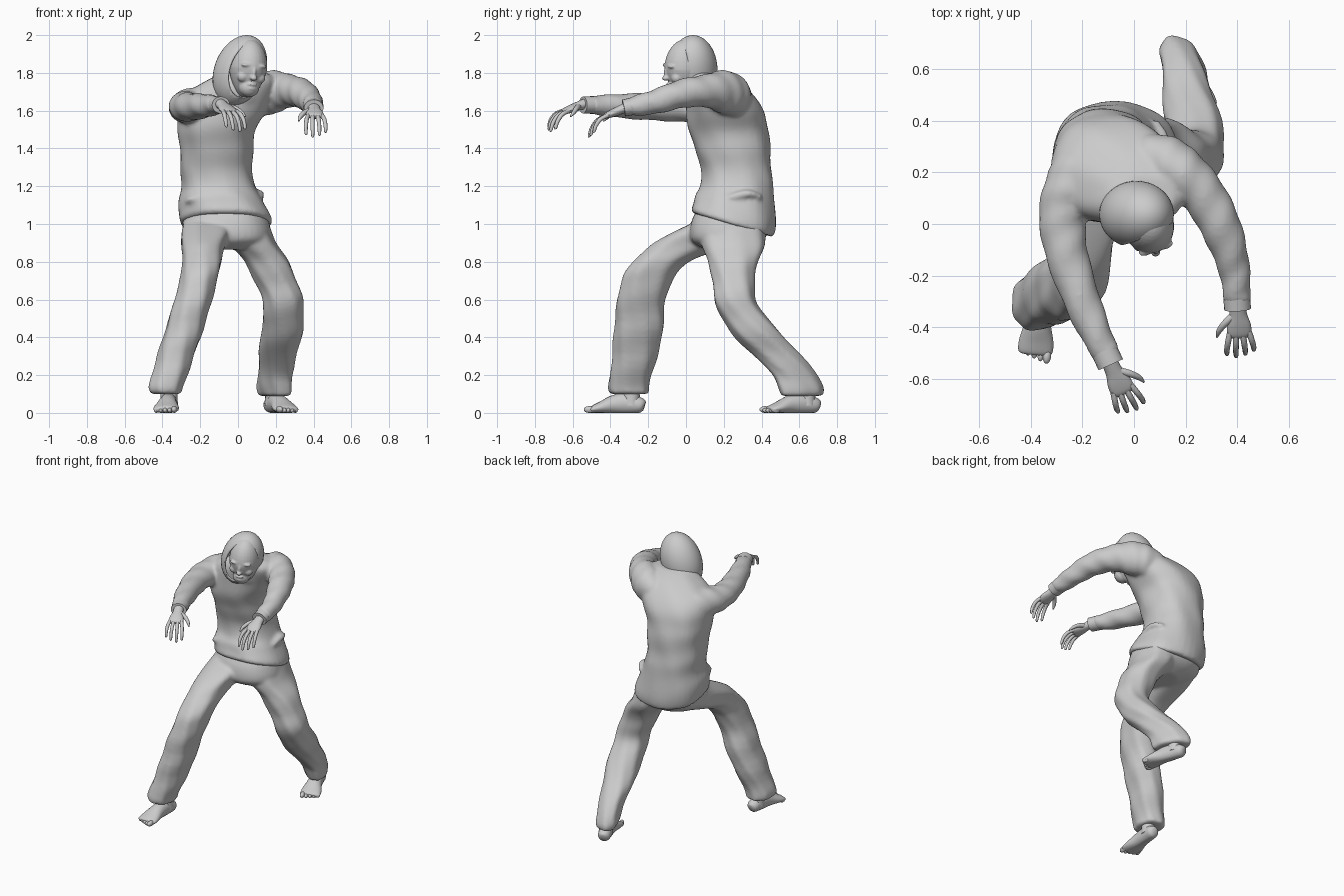
import bpy, bmesh, math
from mathutils import Vector as V, Matrix

UP = V((0, 0, 1))


def smooth_rows(rows, n):
    """Catmull-Rom interpolation between rows of numbers."""
    out = []
    for i in range(len(rows) - 1):
        a, b, c, d = (rows[max(0, min(len(rows) - 1, i + k))] for k in (-1, 0, 1, 2))
        for j in range(n):
            t = j / n
            out.append([0.5 * (2 * q + (r - p) * t + (2 * p - 5 * q + 4 * r - s) * t * t
                               + (3 * q - p - 3 * r + s) * t ** 3) for p, q, r, s in zip(a, b, c, d)])
    return out + [list(rows[-1])]


def finish(name, bm):
    bmesh.ops.recalc_face_normals(bm, faces=bm.faces)
    me = bpy.data.meshes.new(name)
    bm.to_mesh(me)
    bm.free()
    ob = bpy.data.objects.new(name, me)
    bpy.context.collection.objects.link(ob)
    return ob


def loft(name, rings):
    bm = bmesh.new()
    vs = [[bm.verts.new(p) for p in r] for r in rings]
    n = len(vs[0])
    for a, b in zip(vs, vs[1:]):
        for i in range(n):
            bm.faces.new((a[i], a[(i + 1) % n], b[(i + 1) % n], b[i]))
    bm.faces.new(vs[0])
    bm.faces.new(vs[-1])
    return finish(name, bm)


def stack(name, rows, wrinkle=0.004, skew=0, n=36):
    """Horizontal rounded sections: z, x0, x1, y0, y1, tilt along y. Skew turns the lower sections."""
    rings = []
    for z, x0, x1, y0, y1, tilt in smooth_rows(rows, 5):
        ring = []
        for i in range(n):
            a = 2 * math.pi * i / n
            c, s = math.cos(a), math.sin(a)
            k = wrinkle * math.sin(24 * z + 3 * a) * math.cos(9 * z - 4 * a)
            c, s = (math.copysign(abs(q) ** 0.88, q) for q in (c, s))
            dy = ((y1 - y0) / 2 + k) * s
            dx = ((x1 - x0) / 2 + k) * c + skew * dy * max(0, 1 - 2 * z)
            ring.append(V(((x0 + x1) / 2 + dx, (y0 + y1) / 2 + dy, z + tilt * dy)))
        rings.append(ring)
    return loft(name, rings)


def limb(name, rows, side=None, n=16, steps=4, floor=None, wrinkle=0):
    """Tube through rows of x, y, z, radius sideways, radius up."""
    rows = smooth_rows(rows, steps)
    pts = [V(r[:3]) for r in rows]
    rings = []
    for i, r in enumerate(rows):
        t = (pts[min(i + 1, len(pts) - 1)] - pts[max(i - 1, 0)]).normalized()
        s = side.copy() if side else t.cross(UP)
        s = (s - t * s.dot(t)).normalized()
        u = s.cross(t)
        ring = []
        for k in range(n):
            a = 2 * math.pi * k / n
            w = wrinkle * math.sin(1.3 * i + 2 * a)
            p = pts[i] + s * (r[3] + w) * math.cos(a) + u * (r[4] + w) * math.sin(a)
            if floor is not None:
                p.z = max(p.z, floor)
            ring.append(p)
        rings.append(ring)
    return loft(name, rings)


def ball(name, loc, size, mat=Matrix(), taper=0):
    bm = bmesh.new()
    bmesh.ops.create_uvsphere(bm, u_segments=28, v_segments=20, radius=1)
    for v in bm.verts:
        k = 1 + taper * min(v.co.z, 0)
        v.co = mat @ (V(loc) + V((v.co.x * size[0] * k, v.co.y * size[1] * k, v.co.z * size[2])))
    return finish(name, bm)


def fuse(name, parts, voxel, rounds):
    """Join closed parts into one soft skin."""
    bpy.ops.object.select_all(action='DESELECT')
    for ob in parts:
        ob.select_set(True)
    bpy.context.view_layer.objects.active = parts[0]
    bpy.ops.object.join()
    parts[0].name = name
    m = parts[0].modifiers.new("skin", 'REMESH')
    m.mode, m.voxel_size, m.use_smooth_shade = 'VOXEL', voxel, True
    m = parts[0].modifiers.new("soften", 'SMOOTH')
    m.factor, m.iterations = 0.5, rounds


# Hoodie: body with a hem that drops at the back, sleeves, collar
body = stack("hoodie_body", [
    (0.995, -0.295, 0.165, 0.04, 0.45, -0.3), (1.01, -0.309, 0.177, 0.026, 0.464, -0.3),
    (1.05, -0.312, 0.167, 0.033, 0.472, -0.25), (1.12, -0.312, 0.132, 0.05, 0.472, -0.15),
    (1.2, -0.3, 0.09, 0.075, 0.462, 0), (1.3, -0.305, 0.075, 0.08, 0.452, 0),
    (1.4, -0.31, 0.08, 0.045, 0.445, 0), (1.5, -0.318, 0.095, 0.013, 0.435, 0),
    (1.6, -0.32, 0.15, 0.0, 0.41, 0), (1.69, -0.275, 0.2, 0.0, 0.355, 0),
    (1.76, -0.17, 0.2, 0.0, 0.27, 0), (1.8, -0.08, 0.15, 0.02, 0.18, 0)], 0.005)
bent = limb("bent_sleeve", [
    (-0.13, 0.3, 1.57, 0.06, 0.09), (-0.19, 0.24, 1.6, 0.1, 0.11), (-0.245, 0.15, 1.62, 0.1, 0.1),
    (-0.277, 0.03, 1.62, 0.092, 0.083), (-0.257, -0.13, 1.62, 0.082, 0.075),
    (-0.18, -0.35, 1.625, 0.068, 0.064), (-0.105, -0.51, 1.63, 0.052, 0.047)], n=24, steps=6, wrinkle=0.003)
reach = limb("reaching_sleeve", [
    (0.04, 0.29, 1.63, 0.06, 0.09), (0.11, 0.25, 1.675, 0.1, 0.11), (0.185, 0.195, 1.7, 0.1, 0.115),
    (0.27, 0.11, 1.705, 0.087, 0.088), (0.34, -0.02, 1.69, 0.079, 0.076),
    (0.387, -0.17, 1.645, 0.062, 0.064), (0.4, -0.3, 1.62, 0.052, 0.05)], n=24, steps=6, wrinkle=0.003)
collar = limb("collar", [(-0.01, 0.16, 1.66, 0.17, 0.14), (-0.005, 0.1, 1.72, 0.15, 0.12),
                         (0.0, 0.075, 1.77, 0.12, 0.09)], V((1, 0, 0)), n=28)
# Bulging pocket openings at the hoodie sides
pocket_a = limb("left_pocket", [(0.09, 0.18, 1.12, 0.02, 0.012), (0.105, 0.24, 1.14, 0.03, 0.022),
                                (0.105, 0.33, 1.16, 0.032, 0.022), (0.08, 0.4, 1.14, 0.015, 0.01)])
pocket_b = limb("right_pocket", [(-0.27, 0.15, 1.11, 0.02, 0.01), (-0.24, 0.1, 1.13, 0.028, 0.02),
                                 (-0.16, 0.075, 1.15, 0.015, 0.012)])
fuse("hoodie", [body, bent, reach, collar, pocket_a, pocket_b], 0.011, 6)

# Trousers: seat and two legs
seat = stack("trouser_seat", [
    (1.06, -0.285, 0.15, 0.07, 0.43, -0.2), (1.0, -0.295, 0.165, 0.03, 0.44, -0.1),
    (0.94, -0.29, 0.175, 0.02, 0.43, 0), (0.9, -0.25, 0.15, 0.04, 0.39, 0),
    (0.865, -0.15, 0.08, 0.1, 0.32, 0)], 0.002)
leg_a = stack("front_trouser_leg", [
    (1.02, -0.29, -0.02, 0.06, 0.4, 0), (0.96, -0.3, -0.03, -0.06, 0.39, 0),
    (0.9, -0.3, -0.06, -0.17, 0.3, 0), (0.85, -0.297, -0.08, -0.23, 0.14, 0),
    (0.8, -0.297, -0.09, -0.278, 0.02, 0), (0.72, -0.302, -0.103, -0.335, -0.06, 0),
    (0.6, -0.337, -0.138, -0.365, -0.11, 0), (0.4, -0.397, -0.198, -0.383, -0.125, 0),
    (0.2, -0.457, -0.268, -0.402, -0.183, 0), (0.13, -0.472, -0.293, -0.415, -0.198, 0),
    (0.1, -0.46, -0.3, -0.405, -0.2, 0)], 0.006)
leg_b = stack("back_trouser_leg", [
    (1.02, -0.08, 0.15, 0.1, 0.42, 0), (0.9, -0.04, 0.203, 0.08, 0.42, 0),
    (0.8, 0.035, 0.268, 0.12, 0.383, 0), (0.7, 0.088, 0.313, 0.138, 0.363, 0),
    (0.6, 0.128, 0.343, 0.15, 0.368, 0), (0.5, 0.133, 0.348, 0.19, 0.433, 0),
    (0.4, 0.12, 0.337, 0.26, 0.523, 0), (0.3, 0.115, 0.305, 0.36, 0.613, 0),
    (0.2, 0.112, 0.278, 0.46, 0.698, 0), (0.13, 0.115, 0.278, 0.488, 0.728, 0),
    (0.09, 0.125, 0.27, 0.5, 0.72, 0)], 0.006, -0.45)
fuse("trousers", [seat, leg_a, leg_b], 0.011, 6)

# Cuffs
for label, p, q in (("bent", (-0.115, -0.49, 1.63), (-0.09, -0.545, 1.63)),
                    ("reaching", (0.398, -0.28, 1.624), (0.401, -0.33, 1.614))):
    limb(label + "_cuff", [(*p, 0.052, 0.047), (*q, 0.052, 0.045)], n=20)


# Hands: palm, four curled fingers, thumb
def hand(label, wrist, forward, thumb_side):
    w, f, s = V(wrist), V(forward).normalized(), V(thumb_side).normalized()
    row = lambda p, a, b=None: (*p, a, b or a)
    limb(label + "_palm", [row(w - f * 0.03, 0.032, 0.027), row(w + f * 0.02, 0.034, 0.024),
                           row(w + f * 0.065, 0.046, 0.021), row(w + f * 0.105, 0.046, 0.015),
                           row(w + f * 0.12, 0.03, 0.007)], s)
    for i in range(4):
        o = 1.5 - i
        size = (0.95, 1.08, 1.0, 0.85)[i]
        p = w + f * 0.095 + s * o * 0.024
        pts = [p]
        for a, d, side in ((0.048, 0.004, 0.008), (0.032, 0.026, 0.004), (0.014, 0.034, 0), (0.001, 0.007, 0)):
            p = p + (f * a - UP * d + s * side * o) * size
            pts.append(p)
        limb(f"{label}_finger_{i + 1}", [row(q, r) for q, r in
             zip(pts, (0.012, 0.0115, 0.0105, 0.008, 0.003))], s, n=10)
    b = w + f * 0.025 + s * 0.018
    limb(label + "_thumb", [row(b, 0.016), row(b + f * 0.03 + s * 0.035, 0.014),
                            row(b + f * 0.06 + s * 0.06 - UP * 0.012, 0.011),
                            row(b + f * 0.085 + s * 0.07 - UP * 0.025, 0.004)], UP, n=10)


hand("bent_arm", (-0.085, -0.555, 1.63), (0.4, -0.86, -0.33), (0.9, 0.42, 0))
hand("reaching_arm", (0.402, -0.33, 1.612), (0.06, -0.9, -0.38), (-1, -0.08, 0))


# Bare feet: sole and instep, ankle, five toes
def foot(label, heel, forward, inner):
    h, f = V((*heel, 0)), V((*forward, 0)).normalized()
    s = f.cross(UP) * inner
    rows = [(0, 0.035, 0.02, 0.025), (0.02, 0.04, 0.04, 0.04), (0.09, 0.05, 0.045, 0.055),
            (0.16, 0.045, 0.05, 0.05), (0.23, 0.028, 0.066, 0.032), (0.275, 0.018, 0.066, 0.02),
            (0.285, 0.015, 0.05, 0.01)]
    limb(label + "_foot", [(*(h + f * d + UP * z), a, b) for d, z, a, b in rows], n=20, floor=0.0)
    a = h + f * 0.07
    limb(label + "_ankle", [(*(a + UP * z), r, r) for z, r in ((0.04, 0.048), (0.1, 0.045), (0.2, 0.045))], s)
    for i in range(5):
        r = 0.018 if i == 0 else 0.0135
        c = h + f * (0.288 - 0.009 * max(0, i - 1)) + s * (0.046 - 0.0245 * i) + UP * r
        turn = Matrix.Translation(c) @ Matrix.Rotation(math.atan2(f.x, -f.y), 4, 'Z')
        ball(f"{label}_toe_{i + 1}", (0, 0, 0), (r * 0.9, r * 1.7, r), turn)


foot("front", (-0.36, -0.22), (-0.08, -1), -1)
foot("back", (0.165, 0.705), (0.34, -0.94), 1)

# Head and neck, turned and tilted slightly, features modelled in the head's own frame
M = Matrix.Translation((0.053, 0.0, 1.822)) @ Matrix.Rotation(math.radians(18), 4, 'Z') \
    @ Matrix.Rotation(math.radians(5), 4, 'Y')
face = [ball("head", (0, 0, 0), (0.1, 0.116, 0.158), M, 0.24),
        ball("jaw", (0, -0.045, -0.1), (0.055, 0.053, 0.05), M),
        ball("nose_tip", (0, -0.112, -0.05), (0.019, 0.019, 0.014), M),
        ball("nose_bridge", (0, -0.106, -0.02), (0.012, 0.016, 0.036), M),
        ball("upper_lip", (0, -0.09, -0.083), (0.028, 0.016, 0.008), M),
        ball("lower_lip", (0, -0.086, -0.106), (0.025, 0.015, 0.009), M),
        limb("neck", [(0.02, 0.1, 1.65, 0.07, 0.07), (0.045, 0.03, 1.77, 0.065, 0.065)], V((1, 0, 0)))]
for k in (1, -1):
    face += [ball("brow", (k * 0.038, -0.097, 0.016), (0.033, 0.018, 0.011), M),
             ball("cheek", (k * 0.046, -0.066, -0.045), (0.032, 0.028, 0.03), M)]
fuse("head", face, 0.0055, 3)

# Hood: open shell around the head, leaning with it
bm = bmesh.new()
bmesh.ops.create_uvsphere(bm, u_segments=40, v_segments=28, radius=1)
for v in bm.verts:
    x, y, z = v.co
    v.co = (0.01 + 0.14 * x + 0.036 * z, 0.037 + 0.13 * y, 1.812 + 0.188 * z)
bmesh.ops.bisect_plane(bm, geom=bm.verts[:] + bm.edges[:] + bm.faces[:], plane_co=(0.05, -0.035, 1.8),
                       plane_no=(0.42, -0.9, -0.08), clear_outer=True)
hood = finish("hood", bm)
shell = hood.modifiers.new("thickness", 'SOLIDIFY')
shell.thickness = 0.01

bpy.ops.object.select_all(action='SELECT')
bpy.context.view_layer.objects.active = hood
bpy.ops.object.shade_smooth_by_angle(angle=math.radians(50))
